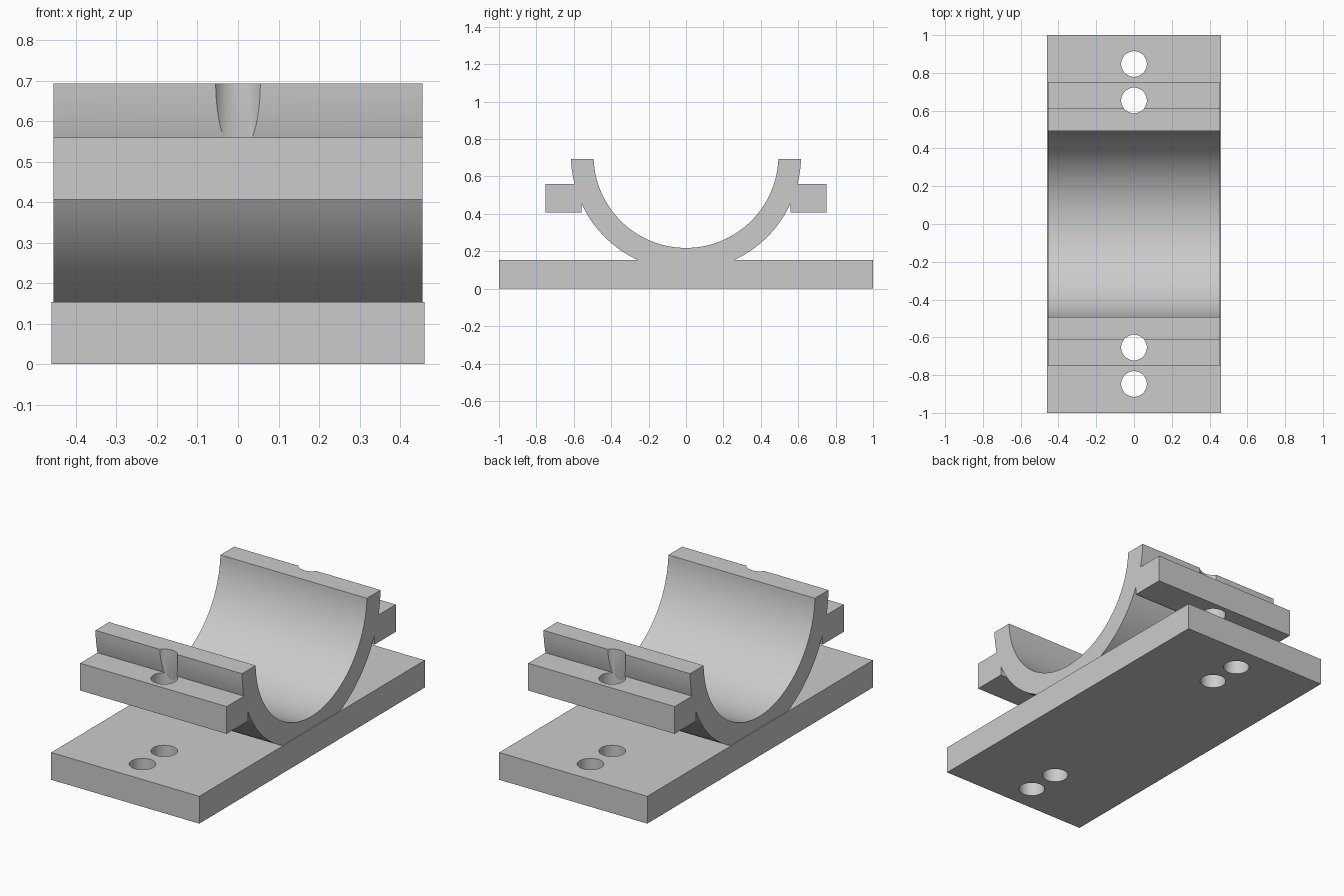
import bpy, bmesh, math

if "Cube" in bpy.data.objects:
    bpy.data.objects.remove(bpy.data.objects["Cube"], do_unlink=True)

gray = bpy.data.materials.new("light_gray")
gray.use_nodes = True
COLOUR = (0.6, 0.6, 0.6, 1)
gray.diffuse_color = COLOUR
gray.node_tree.nodes["Principled BSDF"].inputs["Base Color"].default_value = COLOUR


def extrude_x(name, profile, half_width):
    """Extrude a (y, z) outline symmetrically along x."""
    bm = bmesh.new()
    face = bm.faces.new([bm.verts.new((-half_width, y, z)) for y, z in profile])
    ext = bmesh.ops.extrude_face_region(bm, geom=[face])
    verts = [v for v in ext["geom"] if isinstance(v, bmesh.types.BMVert)]
    bmesh.ops.translate(bm, verts=verts, vec=(2 * half_width, 0, 0))
    bmesh.ops.recalc_face_normals(bm, faces=bm.faces)
    mesh = bpy.data.meshes.new(name)
    bm.to_mesh(mesh)
    bm.free()
    mesh.materials.append(gray)
    obj = bpy.data.objects.new(name, mesh)
    bpy.context.collection.objects.link(obj)
    return obj


def rect(y0, y1, z0, z1):
    return [(y0, z0), (y1, z0), (y1, z1), (y0, z1)]


def arc(radius, centre_z, top_z, steps=72):
    """Lower arc from -y to +y, both ends at top_z."""
    tilt = math.asin((centre_z - top_z) / radius)
    sweep = math.pi - 2 * tilt
    angles = [math.pi + tilt + sweep * i / steps for i in range(steps + 1)]
    return [(radius * math.cos(a), centre_z + radius * math.sin(a)) for a in angles]


# Base plate, half-pipe cradle and the two clamping flanges
HALF_WIDTH = 0.455
CENTRE_Z, TOP_Z = 0.712, 0.693
base = extrude_x("base_plate", rect(-1, 1, 0, 0.153), 0.46)
cradle = extrude_x("cradle", arc(0.615, CENTRE_Z, TOP_Z)
                   + arc(0.494, CENTRE_Z, TOP_Z)[::-1], HALF_WIDTH)
front_flange = extrude_x("front_flange", rect(-0.75, -0.56, 0.407, 0.56), HALF_WIDTH)
back_flange = extrude_x("back_flange", rect(0.56, 0.75, 0.407, 0.56), HALF_WIDTH)


def drill(obj, y):
    """Cut a vertical bolt hole through a part."""
    bpy.ops.mesh.primitive_cylinder_add(vertices=48, radius=0.068, depth=3, location=(0, y, 0.4))
    cutter = bpy.context.object
    cutter.name = "hole_cutter"
    cutter.hide_render = True
    cutter.data.materials.append(gray)
    mod = obj.modifiers.new("bolt_hole", 'BOOLEAN')
    mod.operation = 'DIFFERENCE'
    mod.solver = 'EXACT'
    mod.object = cutter
    bpy.context.view_layer.objects.active = obj
    bpy.ops.object.modifier_apply(modifier=mod.name)
    bpy.data.objects.remove(cutter, do_unlink=True)


# Bolt holes: the inner pair also grooves the cradle wall
INNER, OUTER = 0.654, 0.847
for side in (-1, 1):
    drill(base, side * INNER)
    drill(base, side * OUTER)
    drill(cradle, side * INNER)
drill(front_flange, -INNER)
drill(back_flange, INNER)

# Smooth curved walls, keep the machined edges sharp
bpy.ops.object.select_all(action='DESELECT')
for part in (base, cradle, front_flange, back_flange):
    part.select_set(True)
bpy.context.view_layer.objects.active = base
bpy.ops.object.shade_smooth_by_angle(angle=math.radians(30))
